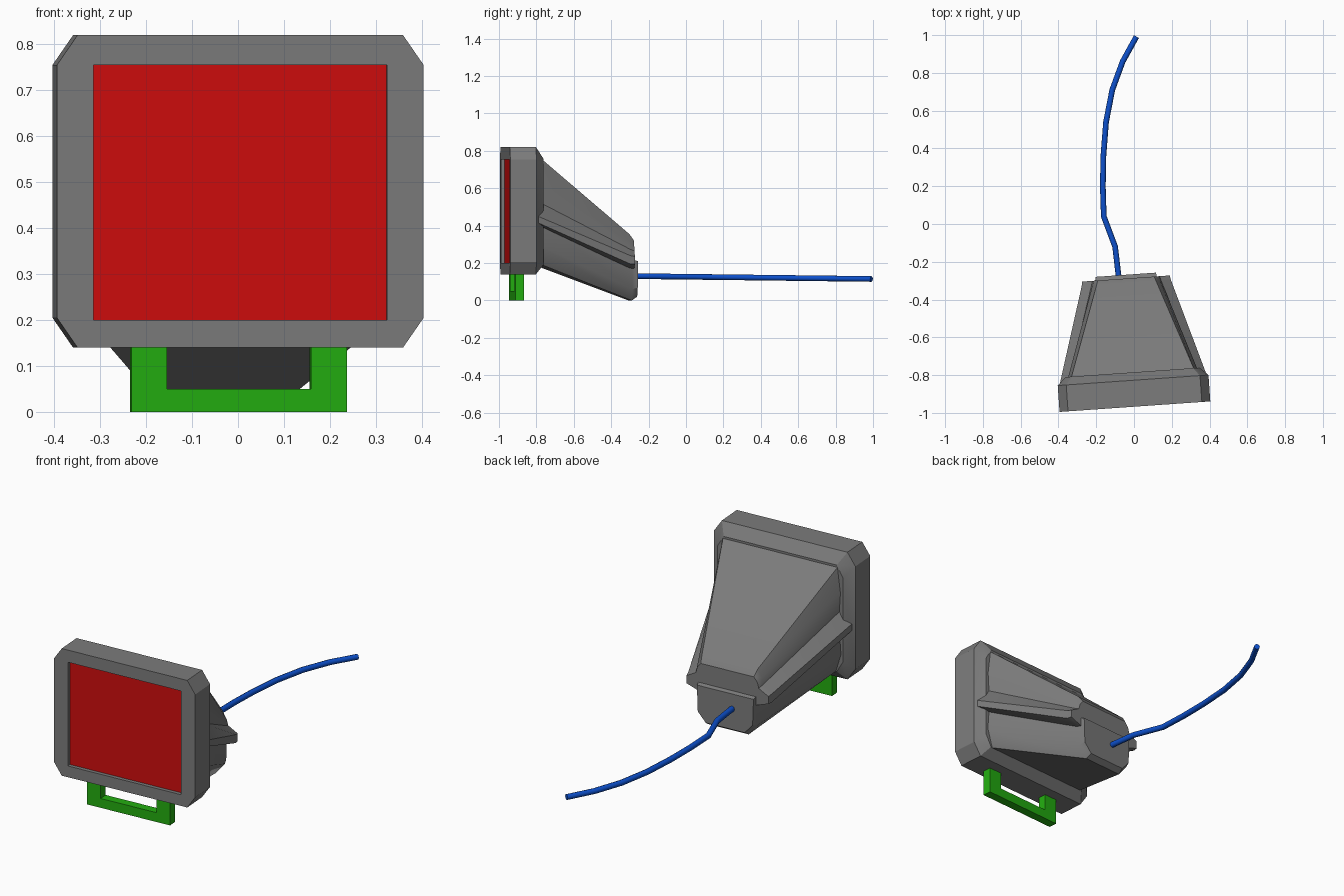
import bpy, bmesh, math
from mathutils import Matrix

if "Cube" in bpy.data.objects:
    bpy.data.objects.remove(bpy.data.objects["Cube"], do_unlink=True)


def material(name, rgb):
    m = bpy.data.materials.new(name)
    m.use_nodes = True
    color = (*rgb, 1)
    m.diffuse_color = color
    m.node_tree.nodes["Principled BSDF"].inputs["Base Color"].default_value = color
    return m


GREY = material("casing grey", (0.2, 0.2, 0.2))
RED = material("screen red", (0.62, 0.004, 0.004))
GREEN = material("stand green", (0.017, 0.42, 0.005))
BLUE = material("cable blue", (0.004, 0.08, 0.6))

# The whole device is turned slightly about the vertical axis
TURN = Matrix.Translation((0.005, -0.967, 0)) @ Matrix.Rotation(math.radians(4), 4, "Z")


def finish(name, bm, mats, smooth=None):
    bmesh.ops.remove_doubles(bm, verts=bm.verts, dist=0.0005)
    bmesh.ops.recalc_face_normals(bm, faces=bm.faces)
    mesh = bpy.data.meshes.new(name)
    bm.to_mesh(mesh)
    bm.free()
    for m in mats:
        mesh.materials.append(m)
    obj = bpy.data.objects.new(name, mesh)
    bpy.context.collection.objects.link(obj)
    obj.matrix_world = TURN
    if smooth:
        bpy.ops.object.select_all(action="DESELECT")
        obj.select_set(True)
        bpy.context.view_layer.objects.active = obj
        bpy.ops.object.shade_smooth_by_angle(angle=math.radians(smooth))
    return obj


def loft(rings):
    """Skin mirrored half profiles, each given as (depth, [(half width, height)])."""
    bm = bmesh.new()
    loops = []
    for depth, half in rings:
        outline = half + [(-x, z) for x, z in reversed(half)]
        loops.append([bm.verts.new((x, depth, z)) for x, z in outline])
    n = len(loops[0])
    for a, b in zip(loops, loops[1:]):
        for i in range(n):
            j = (i + 1) % n
            bm.faces.new((a[i], a[j], b[j], b[i]))
    bm.faces.new(loops[0])
    bm.faces.new(loops[-1])
    return bm


def octagon(w, low, high, cx, cz):
    return [(w - cx, high), (w, high - cz), (w, low + cz), (w - cx, low)]


# Bezel block with the recessed screen
window = octagon(0.32, 0.2, 0.755, 0, 0)
block = octagon(0.4, 0.14, 0.82, 0.045, 0.065)
bm = loft([
    (0.02, window), (0, window), (0, block), (0.14, block),
    (0.182, octagon(0.355, 0.19, 0.76, 0.035, 0.06)),
])
for f in bm.faces:
    if all(abs(v.co.y - 0.02) < 0.001 for v in f.verts):
        f.material_index = 1
finish("bezel", bm, [GREY, RED], 25)

# Tapering upper shell with a flared ledge along each side
shell = [
    (0.15, [(0.335, 0.775), (0.352, 0.64), (0.345, 0.53), (0.388, 0.45), (0.388, 0.415), (0.33, 0.40)]),
    (0.655, [(0.158, 0.355), (0.18, 0.315), (0.185, 0.275), (0.237, 0.24), (0.237, 0.195), (0.16, 0.17)]),
    (0.68, [(0.15, 0.32), (0.17, 0.295), (0.178, 0.265), (0.232, 0.235), (0.232, 0.195), (0.16, 0.17)]),
]
finish("upper_shell", loft(shell), [GREY], 35)

# Narrower lower shell sloping down to the ground at the back
lower = [
    (0.15, [(0.345, 0.43), (0.355, 0.30), (0.325, 0.20)]),
    (0.67, [(0.165, 0.22), (0.165, 0.06), (0.115, 0.0)]),
    (0.70, [(0.16, 0.21), (0.155, 0.07), (0.11, 0.02)]),
]
finish("lower_shell", loft(lower), [GREY], 35)

# U-shaped foot below the bezel
bm = bmesh.new()
u_shape = [(-0.235, 0), (0.235, 0), (0.235, 0.15), (0.157, 0.15),
           (0.157, 0.05), (-0.157, 0.05), (-0.157, 0.15), (-0.235, 0.15)]
face = bm.faces.new([bm.verts.new((x, 0.038, z)) for x, z in u_shape])
ext = bmesh.ops.extrude_face_region(bm, geom=[face], use_keep_orig=True)
moved = [e for e in ext["geom"] if isinstance(e, bmesh.types.BMVert)]
bmesh.ops.translate(bm, verts=moved, vec=(0, 0.047, 0))
finish("foot", bm, [GREEN])

# Cable trailing from the back
path = [(-0.08, -0.29), (-0.1, -0.12), (-0.16, 0.04), (-0.165, 0.2), (-0.162, 0.36),
        (-0.148, 0.54), (-0.115, 0.71), (-0.06, 0.86), (0.013, 0.992)]
curve = bpy.data.curves.new("cable", "CURVE")
curve.dimensions = "3D"
curve.bevel_depth = 0.015
curve.bevel_resolution = 2
curve.use_fill_caps = True
spline = curve.splines.new("POLY")
spline.points.add(len(path) - 1)
for p, (x, y) in zip(spline.points, path):
    p.co = (x, y, 0.127 - 0.012 * y, 1)
curve.materials.append(BLUE)
cable = bpy.data.objects.new("cable", curve)
bpy.context.collection.objects.link(cable)
